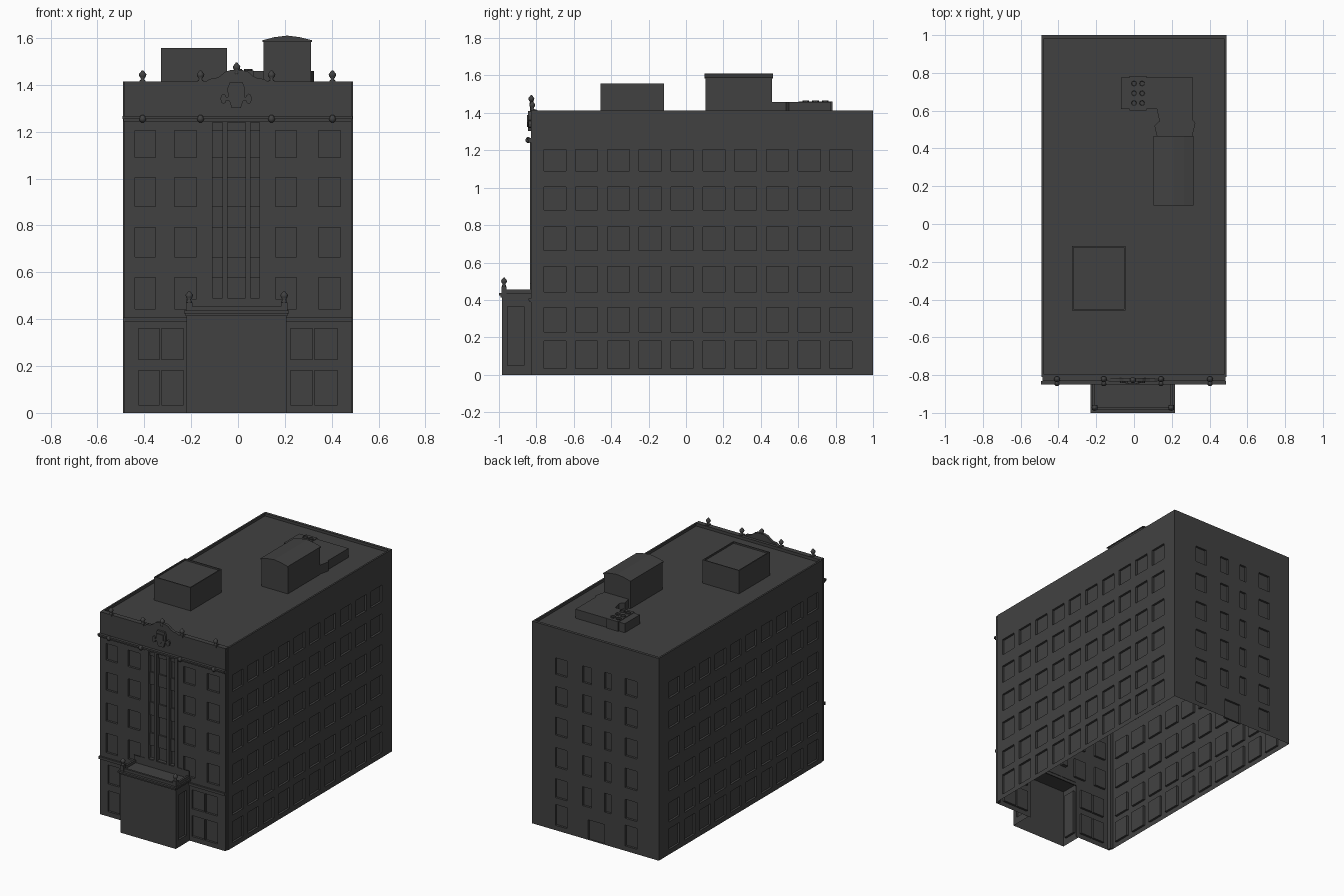
import bpy, bmesh, math
from mathutils import Vector

if "Cube" in bpy.data.objects:
    bpy.data.objects.remove(bpy.data.objects["Cube"])

mat = bpy.data.materials.new("dark_grey")
mat.diffuse_color = (0.053, 0.053, 0.053, 1)
mat.use_nodes = True
mat.node_tree.nodes["Principled BSDF"].inputs["Base Color"].default_value = mat.diffuse_color


def finish(name, bm, recalc=True, smooth=False):
    if recalc:
        bmesh.ops.recalc_face_normals(bm, faces=bm.faces[:])
    me = bpy.data.meshes.new(name)
    bm.to_mesh(me)
    bm.free()
    me.materials.append(mat)
    for p in me.polygons:
        p.use_smooth = smooth
    ob = bpy.data.objects.new(name, me)
    bpy.context.collection.objects.link(ob)
    return ob


def box(name, x0, x1, y0, y1, z0, z1, rim=0):
    bm = bmesh.new()
    bmesh.ops.create_cube(bm, size=1)
    for v in bm.verts:
        v.co = ((x0 + x1) / 2 + v.co.x * (x1 - x0),
                (y0 + y1) / 2 + v.co.y * (y1 - y0),
                (z0 + z1) / 2 + v.co.z * (z1 - z0))
    if rim:  # sunken top with a thin rim
        top = max(bm.faces, key=lambda f: f.calc_center_median().z)
        for _ in range(2):
            bmesh.ops.inset_region(bm, faces=[top], thickness=rim if _ == 0 else 0.0005)
        for v in top.verts:
            v.co.z -= rim
    return finish(name, bm)


def prism(name, pts, axis, a, b):
    """Extrude a flat outline along y or z."""
    def P(p, t):
        return (p[0], t, p[1]) if axis == "y" else (p[0], p[1], t)
    bm = bmesh.new()
    lo = [bm.verts.new(P(p, a)) for p in pts]
    hi = [bm.verts.new(P(p, b)) for p in pts]
    bm.faces.new(lo)
    bm.faces.new(hi[::-1])
    for i in range(len(pts)):
        j = (i + 1) % len(pts)
        bm.faces.new((lo[i], lo[j], hi[j], hi[i]))
    return finish(name, bm)


def lathe(name, x, y, z, profile, n=12, smooth=True):
    bm = bmesh.new()
    rings = [[bm.verts.new((x + r * math.cos(2 * math.pi * i / n),
                            y + r * math.sin(2 * math.pi * i / n), z + h))
              for i in range(n)] for r, h in profile]
    for A, B in zip(rings, rings[1:]):
        for i in range(n):
            j = (i + 1) % n
            bm.faces.new((A[i], A[j], B[j], B[i]))
    bm.faces.new(rings[0][::-1])
    bm.faces.new(rings[-1])
    return finish(name, bm, smooth=smooth)


def wall(name, origin, U, u0, u1, z0, z1, wins, holes=()):
    """Wall panel; wins = (u0, u1, z0, z1, depth) recesses, holes stay open."""
    U, Z, O = Vector(U), Vector((0, 0, 1)), Vector(origin)
    N = U.cross(Z)
    bm = bmesh.new()

    def face(pts):
        bm.faces.new([bm.verts.new(O + U * u + Z * z - N * d) for u, z, d in pts])
    us, zs = {u0, u1}, {z0, z1}
    for w in list(wins) + list(holes):
        us |= {w[0], w[1]}
        zs |= {w[2], w[3]}
    us, zs = sorted(us), sorted(zs)
    for a, b in zip(us, us[1:]):
        for c, e in zip(zs, zs[1:]):
            mu, mz = (a + b) / 2, (c + e) / 2
            if not any(w[0] < mu < w[1] and w[2] < mz < w[3] for w in list(wins) + list(holes)):
                face([(a, c, 0), (b, c, 0), (b, e, 0), (a, e, 0)])
    for a, b, c, e, d in wins:
        q = [(a, c), (b, c), (b, e), (a, e)]
        face([p + (d,) for p in q])
        for i in range(4):
            p, r = q[i], q[(i + 1) % 4]
            face([p + (0,), r + (0,), r + (d,), p + (d,)])
    bmesh.ops.remove_doubles(bm, verts=bm.verts[:], dist=1e-5)
    return finish(name, bm, recalc=False)


X, YF, YS, YB, DECK, TOP, D = 0.49, -0.83, -0.81, 1.0, 1.395, 1.413, 0.015
ROWS = [(0.034, 0.18), (0.228, 0.36), (0.443, 0.578), (0.665, 0.79), (0.88, 1.004), (1.09, 1.205)]

# side walls, ten window columns each
cols = [-0.76 + 0.17 * i for i in range(10)]
wall("right_wall", (X, 0, 0), (0, 1, 0), YS, YB, 0, DECK,
     [(c, c + 0.118, a, b, D) for c in cols for a, b in ROWS])
wall("left_wall", (-X, 0, 0), (0, -1, 0), -YB, -YS, 0, DECK,
     [(-c - 0.118, -c, a, b, D) for c in cols for a, b in ROWS])

# back wall with a door
back = [(x0, x1, a, b, D) for x0, x1 in ((-0.31, -0.22), (-0.10, -0.03), (0.07, 0.12), (0.23, 0.32))
        for a, b in ROWS if a > 0.1 or abs(x0) > 0.2]
wall("back_wall", (0, YB, 0), (-1, 0, 0), -X, X, 0, DECK, back + [(-0.058, 0.07, 0, 0.14, D)])

# front wall: upper windows, paired lower windows, tall centre strips
STRIPS = [(-0.109, -0.066), (-0.045, 0.032), (0.053, 0.092)]
front = [(x0, x1, a, b, D) for x0, x1 in ((-0.44, -0.352), (-0.27, -0.177), (0.16, 0.25), (0.343, 0.437))
         for a, b in ROWS[2:]]
front += [(x0, x1, a, b, D) for x0, x1 in ((-0.425, -0.335), (-0.326, -0.232), (0.224, 0.318), (0.326, 0.424))
          for a, b in ROWS[:2]]
front += [(x0, x1, 0.49, 1.24, 0.025) for x0, x1 in STRIPS]
wall("front_wall", (0, YF, 0), (1, 0, 0), -0.484, 0.484, 0, DECK, front, [(-0.2, 0.19, 0, 0.41)])
for s0, s1 in STRIPS:
    for (a, b), (c, e) in zip(ROWS[2:], ROWS[3:]):
        box("spandrel", s0, s1, YF + 0.014, YF + 0.025, b, c)
    box("spandrel", s0, s1, YF + 0.014, YF + 0.025, 1.205, 1.24)
for x0, x1 in ((-0.139, -0.109), (-0.066, -0.045), (0.032, 0.053), (0.092, 0.117)):
    box("pilaster", x0, x1, YF - 0.005, YF, 0.487, 1.243)
for s in (-1, 1):  # stepped front corners
    box("corner_step", *sorted((s * 0.47, s * 0.484)), YF, YS + 0.005, 0, DECK)
    box("corner_return", *sorted((s * 0.47, s * X)), YS, YS + 0.01, 0, DECK)

# roof deck and rim
box("roof_deck", -X + 0.005, X - 0.005, YF + 0.01, YB - 0.005, DECK - 0.005, DECK)
for s in (-1, 1):
    box("side_coping", *sorted((s * (X - 0.012), s * X)), YS, YB, DECK, TOP)
box("back_coping", -X + 0.012, X - 0.012, YB - 0.02, YB, DECK, TOP)
box("front_parapet", -0.484, 0.484, YF, YF + 0.035, DECK, TOP + 0.002)

# front mouldings
box("belt_course", -0.49, 0.486, YF - 0.008, YF, 0.388, 0.398)
box("belt_course_top", -0.49, 0.486, YF - 0.012, YF, 0.398, 0.408)
box("cornice_lower", -0.488, 0.485, YF - 0.012, YF, 1.243, 1.254)
box("cornice_upper", -0.492, 0.488, YF - 0.02, YF, 1.254, 1.266)

# raised centre crest
half = [(0.13, 1.415), (0.115, 1.425), (0.09, 1.428), (0.07, 1.437), (0.05, 1.455), (0.025, 1.463)]
prism("crest", [(-0.006 + x, z) for x, z in half] + [(-0.006 - x, z) for x, z in half[::-1]],
      "y", YF - 0.005, YF + 0.015)

# urns on the parapet and knobs on the cornice
URN = [(0.011, 0), (0.011, 0.008), (0.006, 0.012), (0.014, 0.024), (0.016, 0.033), (0.010, 0.041), (0.003, 0.05)]
for x in (-0.407, -0.16, 0.143, 0.403):
    box("urn_base", x - 0.013, x + 0.013, YF - 0.005, YF + 0.03, 1.405, 1.418)
    lathe("urn", x, YF + 0.008, 1.412, URN)
    lathe("cornice_knob", x, YF - 0.014, 1.24,
          [(0.006, 0), (0.013, 0.007), (0.015, 0.016), (0.011, 0.026), (0.003, 0.032)])
lathe("centre_urn", -0.006, YF + 0.003, 1.445, URN)

# emblem: shield with side scrolls
prism("shield", [(-0.045, 1.385), (-0.035, 1.41), (0.02, 1.41), (0.03, 1.385), (0.027, 1.345),
                 (0.012, 1.302), (-0.027, 1.302), (-0.042, 1.345)], "y", YF - 0.014, YF)
prism("shield_boss", [(-0.03, 1.39), (0.015, 1.39), (0.015, 1.35), (-0.008, 1.325), (-0.03, 1.35)],
      "y", YF - 0.02, YF - 0.01)
for x in (-0.062, 0.046):
    prism("scroll", [(x + 0.013 * math.cos(i * math.pi / 4), 1.34 + 0.022 * math.sin(i * math.pi / 4))
                     for i in range(8)], "y", YF - 0.012, YF)
box("scroll_bar", -0.062, 0.046, YF - 0.008, YF, 1.333, 1.347)

# entrance block
EX0, EX1, EY = -0.22, 0.207, -0.983
wall("entry_front", (0, EY, 0), (1, 0, 0), EX0, EX1, 0, 0.415, [])
wall("entry_right", (EX1, 0, 0), (0, 1, 0), EY, YF, 0, 0.415, [(-0.955, -0.865, 0.05, 0.365, D)])
wall("entry_left", (EX0, 0, 0), (0, -1, 0), -YF, -EY, 0, 0.415, [(0.865, 0.955, 0.05, 0.365, D)])
box("entry_cornice_lower", -0.225, 0.212, -0.992, YF, 0.413, 0.424)
box("entry_cornice_upper", -0.23, 0.217, -1.0, YF, 0.424, 0.436)
box("entry_front_rail", EX0, EX1, EY, EY + 0.014, 0.436, 0.455)
for x in (EX0, EX1 - 0.014):
    box("entry_side_rail", x, x + 0.014, EY + 0.014, YF - 0.004, 0.436, 0.455)
box("entry_back_plate", EX0, EX1, YF - 0.004, YF, 0.436, 0.487)
for x in (-0.208, 0.197):
    box("entry_pedestal", x - 0.014, x + 0.014, EY - 0.003, EY + 0.024, 0.436, 0.472)
    lathe("entry_urn", x, EY + 0.01, 0.47, URN)

# rooftop rooms
box("stair_room", -0.328, -0.046, -0.457, -0.117, DECK, 1.558, rim=0.01)
box("lift_room", 0.108, 0.312, 0.105, 0.46, DECK, 1.59)
prism("lift_room_roof", [(0.104, 1.583), (0.316, 1.583), (0.316, 1.59), (0.265, 1.603), (0.21, 1.61),
                         (0.155, 1.603), (0.104, 1.59)], "y", 0.098, 0.465)

# low duct block and cooling unit with six fans
prism("duct_block", [(-0.07, 0.775), (0.312, 0.775), (0.312, 0.55), (0.325, 0.535), (0.305, 0.45),
                     (0.125, 0.45), (0.108, 0.52), (0.135, 0.545), (0.12, 0.61), (-0.07, 0.61)],
      "z", DECK, 1.458)
box("cooling_unit", -0.023, 0.066, 0.602, 0.783, DECK, 1.462)
for x in (0.0, 0.043):
    for y in (0.64, 0.692, 0.744):
        lathe("fan", x, y, 1.46, [(0.018, 0), (0.018, 0.007), (0.014, 0.007), (0.012, 0.003)], 8, False)
